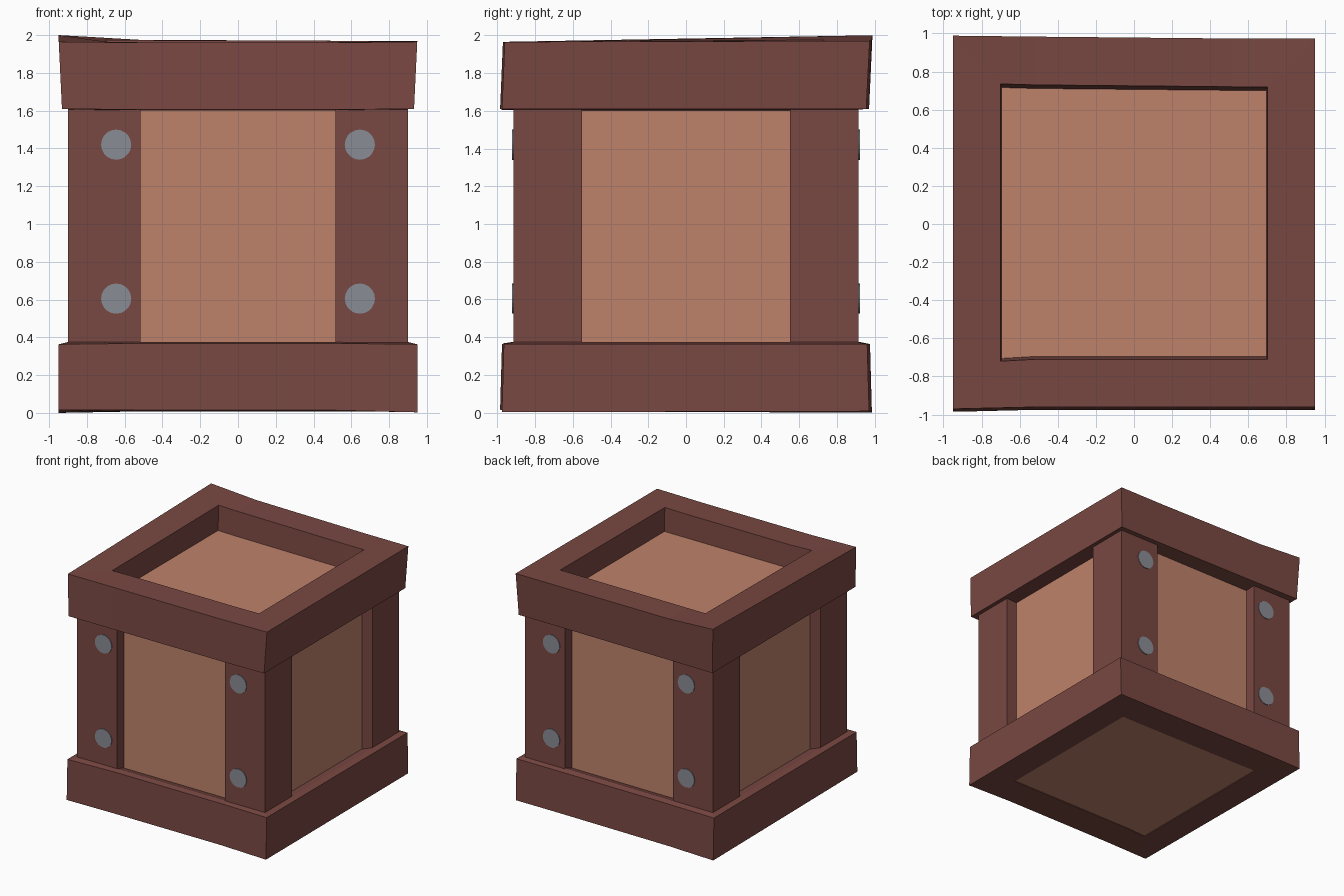
import bpy, bmesh

if "Cube" in bpy.data.objects:
    bpy.data.objects.remove(bpy.data.objects["Cube"])


def material(name, rgb):
    m = bpy.data.materials.new(name)
    m.diffuse_color = (*rgb, 1)
    m.use_nodes = True
    m.node_tree.nodes["Principled BSDF"].inputs["Base Color"].default_value = m.diffuse_color
    return m


dark_wood = material("dark red wood", (0.19, 0.064, 0.054))
light_wood = material("light wood", (0.52, 0.225, 0.147))
metal = material("grey metal", (0.255, 0.265, 0.305))


def box(name, lo, hi, mat):
    bpy.ops.mesh.primitive_cube_add(size=1, location=[(a + b) / 2 for a, b in zip(lo, hi)])
    o = bpy.context.object
    o.name = name
    o.scale = [b - a for a, b in zip(lo, hi)]
    o.data.materials.append(mat)
    return o


def ring(hx, y0, y1, zs, kink=0.52):
    """Eight points: front edge left to right, then back edge right to left.
    zs gives heights at front-left, front-right, back-right, back-left
    and the two left-hand kinks (front, back)."""
    fl, fr, br, bl, fk, bk = zs
    return [(-hx, y0, fl), (-kink, y0 + 0.01, fk), (kink, y0 + 0.01, fk), (hx, y0 + 0.01, fr),
            (hx, y1 - 0.015, br), (kink, y1 - 0.015, br), (-kink, y1 - 0.005, bk), (-hx, y1, bl)]


def frame(name, rings):
    """Closed hollow frame: each ring is joined to the next, the last to the first."""
    bm = bmesh.new()
    loops = [[bm.verts.new(p) for p in r] for r in rings]
    for a, b in zip(loops, loops[1:] + loops[:1]):
        for i in range(8):
            j = (i + 1) % 8
            bm.faces.new((a[i], a[j], b[j], b[i]))
    bmesh.ops.recalc_face_normals(bm, faces=bm.faces)
    me = bpy.data.meshes.new(name)
    bm.to_mesh(me)
    bm.free()
    me.materials.append(dark_wood)
    o = bpy.data.objects.new(name, me)
    bpy.context.collection.objects.link(o)


# inner box whose faces show as the recessed panels
box("panels", (-0.80, -0.82, 0.014), (0.80, 0.82, 1.765), light_wood)

# corner posts, with two flat rivets each on front and back
for sx in (-1, 1):
    for sy in (-1, 1):
        xs = sorted((sx * 0.517, sx * 0.90))
        ys = sorted((sy * 0.55, sy * 0.915))
        box("corner_post", (xs[0], ys[0], 0.3), (xs[1], ys[1], 1.68), dark_wood)
        for z in (0.605, 1.42):
            bpy.ops.mesh.primitive_cylinder_add(
                vertices=20, radius=0.08, depth=0.008,
                location=(sx * 0.645, sy * 0.917, z), rotation=(1.570796, 0, 0))
            bpy.context.object.name = "rivet"
            bpy.context.object.data.materials.append(metal)

# slightly crooked upper frame
frame("top_frame", [
    ring(0.932, -0.985, 0.97, (1.61, 1.61, 1.61, 1.61, 1.605, 1.61)),
    ring(0.949, -0.97, 0.988, (1.965, 1.965, 1.97, 2.0, 1.96, 1.975)),
    ring(0.70, -0.72, 0.735, (1.965, 1.965, 1.97, 1.975, 1.962, 1.973)),
    ring(0.69, -0.70, 0.71, (1.70,) * 6),
    ring(0.75, -0.77, 0.78, (1.598,) * 6),
])

# slightly crooked base frame
frame("base_frame", [
    ring(0.95, -0.975, 0.975, (0.363, 0.363, 0.363, 0.363, 0.368, 0.365)),
    ring(0.95, -0.985, 0.985, (0.016, 0.003, 0.008, 0.0, 0.014, 0.008)),
    ring(0.70, -0.70, 0.71, (0.008,) * 6),
    ring(0.70, -0.70, 0.71, (0.3,) * 6),
    ring(0.90, -0.92, 0.92, (0.375,) * 6),
])
